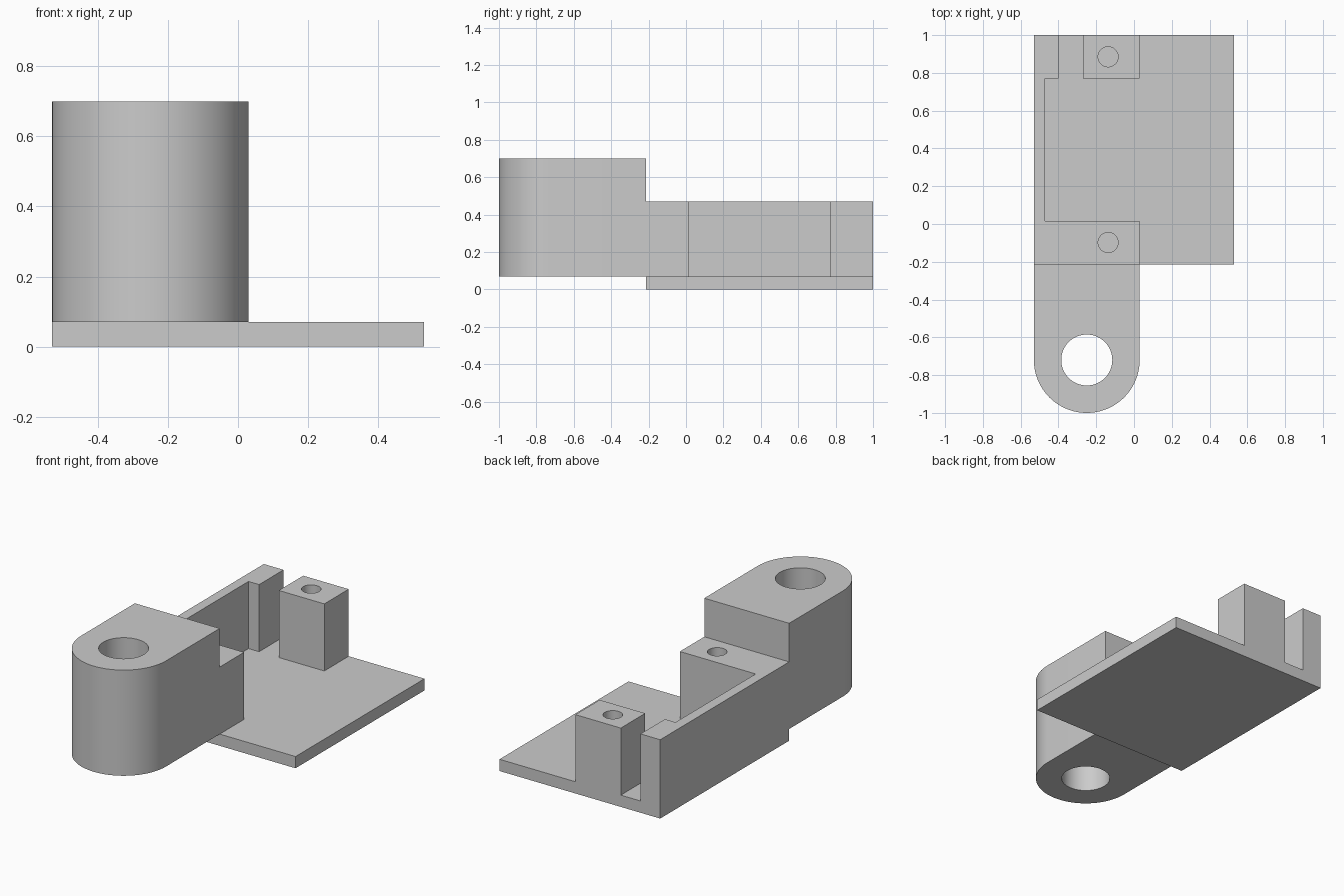
import bpy, bmesh, math

cube = bpy.data.objects.get("Cube")
if cube:
    bpy.data.objects.remove(cube, do_unlink=True)

grey = bpy.data.materials.new("light_grey")
grey.use_nodes = True
colour = (0.6, 0.6, 0.6, 1)
grey.diffuse_color = colour
grey.node_tree.nodes["Principled BSDF"].inputs["Base Color"].default_value = colour

# Main dimensions
LEFT, INNER, RIGHT = -0.53, 0.03, 0.53
STEP, FRONT, BACK = -0.215, -1.0, 1.0
PLATE, WALL, ARM = 0.07, 0.47, 0.70
RADIUS = (INNER - LEFT) / 2
EYE_X, EYE_Y = (LEFT + INNER) / 2, FRONT + RADIUS


def prism(name, outline, z0, z1):
    """Extrude a plan outline between two heights."""
    bm = bmesh.new()
    face = bm.faces.new([bm.verts.new((x, y, z0)) for x, y in outline])
    new = bmesh.ops.extrude_face_region(bm, geom=[face])["geom"]
    for v in new:
        if isinstance(v, bmesh.types.BMVert):
            v.co.z = z1
    bmesh.ops.recalc_face_normals(bm, faces=bm.faces)
    mesh = bpy.data.meshes.new(name)
    bm.to_mesh(mesh)
    bm.free()
    mesh.materials.append(grey)
    obj = bpy.data.objects.new(name, mesh)
    bpy.context.collection.objects.link(obj)
    return obj


def box(name, x0, x1, y0, y1, z0, z1):
    return prism(name, [(x0, y0), (x1, y0), (x1, y1), (x0, y1)], z0, z1)


def arc(x, y, r, start, end, steps):
    angles = [start + (end - start) * i / steps for i in range(steps + 1)]
    return [(x + r * math.cos(a), y + r * math.sin(a)) for a in angles]


def drill(name, x, y, r, z0, z1):
    return prism(name, arc(x, y, r, 0, math.tau, 64)[:-1], z0, z1)


def combine(target, part, operation):
    """Apply a boolean and discard the helper."""
    part.hide_render = True
    mod = target.modifiers.new("combine", "BOOLEAN")
    mod.operation, mod.solver, mod.object = operation, "EXACT", part
    graph = bpy.context.evaluated_depsgraph_get()
    mesh = bpy.data.meshes.new_from_object(target.evaluated_get(graph))
    target.modifiers.clear()
    target.data = mesh
    bpy.data.objects.remove(part, do_unlink=True)


# Base plate
bracket = box("mounting_bracket", LEFT, RIGHT, STEP, BACK, 0, PLATE)

# Side wall with front block and thick rear end
POST_Y, BLOCK_Y = 0.77, 0.015
wall = prism("side_wall", [
    (LEFT, STEP), (INNER, STEP), (INNER, BLOCK_Y), (-0.47, BLOCK_Y),
    (-0.47, POST_Y), (-0.40, POST_Y), (-0.40, BACK), (LEFT, BACK)], PLATE, WALL)
combine(bracket, wall, "UNION")

# Rear screw post
combine(bracket, box("rear_post", -0.27, INNER, POST_Y, BACK, PLATE, WALL), "UNION")

# Rounded front arm
outline = arc(EYE_X, EYE_Y, RADIUS, math.pi, math.tau, 64)
arm = prism("front_arm", outline + [(INNER, STEP), (LEFT, STEP)], PLATE, ARM)
combine(bracket, arm, "UNION")

# Pivot hole and blind screw holes
combine(bracket, drill("pivot_hole", EYE_X, EYE_Y, 0.135, -0.1, 1), "DIFFERENCE")
for y in (0.885, -0.098):
    combine(bracket, drill("screw_hole", -0.137, y, 0.053, PLATE, 0.6), "DIFFERENCE")

# Smooth curved surfaces, crisp edges
bpy.ops.object.select_all(action="DESELECT")
bracket.select_set(True)
bpy.context.view_layer.objects.active = bracket
bpy.ops.object.shade_smooth_by_angle(angle=math.radians(30))
